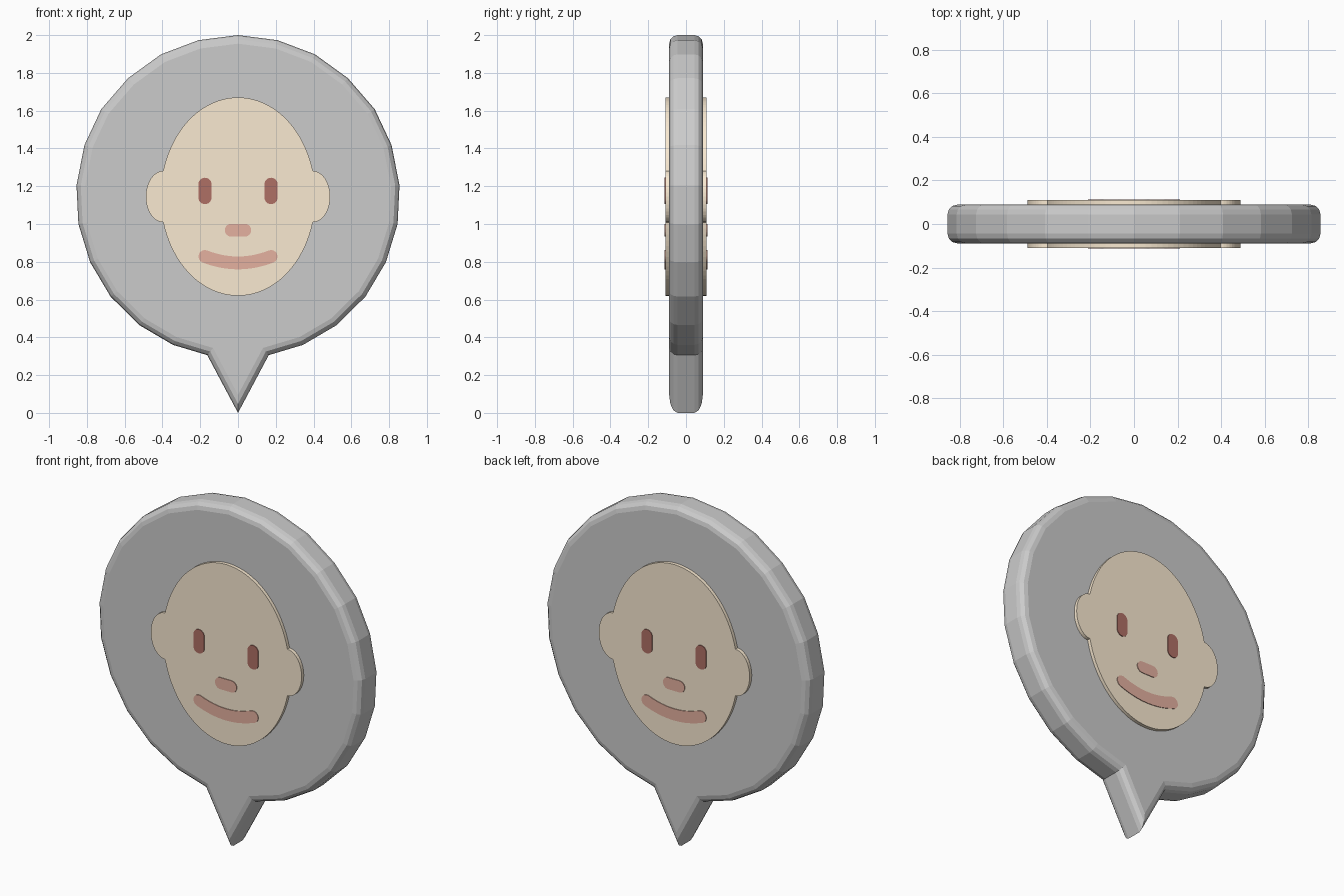
import bpy, bmesh
from math import sin, cos, pi, radians, atan2

if "Cube" in bpy.data.objects:
    bpy.data.objects.remove(bpy.data.objects["Cube"])


def material(name, rgb):
    m = bpy.data.materials.new(name)
    m.diffuse_color = (*rgb, 1)
    m.use_nodes = True
    m.node_tree.nodes["Principled BSDF"].inputs["Base Color"].default_value = m.diffuse_color
    return m


def prism(name, pts, y0, y1, mat=None, bevel=0, mirror=None):
    """Extrude an x/z outline from y0 to y1, optionally rounding the rims."""
    bm = bmesh.new()
    front = [bm.verts.new((x, y0, z)) for x, z in pts]
    back = [bm.verts.new((x, y1, z)) for x, z in pts]
    bm.faces.new(front)
    bm.faces.new(back[::-1])
    n = len(pts)
    for i in range(n):
        j = (i + 1) % n
        bm.faces.new((front[j], front[i], back[i], back[j]))
    bmesh.ops.recalc_face_normals(bm, faces=bm.faces)
    if bevel:
        rims = [e for e in bm.edges if abs(e.verts[0].co.y - e.verts[1].co.y) < 1e-5]
        bmesh.ops.bevel(bm, geom=rims, offset=bevel, segments=3, profile=0.5,
                        affect='EDGES', clamp_overlap=True)
    me = bpy.data.meshes.new(name)
    bm.to_mesh(me)
    bm.free()
    ob = bpy.data.objects.new(name, me)
    bpy.context.collection.objects.link(ob)
    if mat:
        me.materials.append(mat)
    if mirror:
        mod = ob.modifiers.new("Mirror", 'MIRROR')
        mod.use_axis = mirror
        mod.use_mirror_merge = False
    return ob


def arc(cx, cz, rx, rz, a0, a1, n):
    return [(cx + rx * cos(a0 + (a1 - a0) * i / n),
             cz + rz * sin(a0 + (a1 - a0) * i / n)) for i in range(n + 1)]


def stroke(path, r):
    """Outline of a round-capped line along the path."""
    out = []
    for side in (path, path[::-1]):
        n = len(side)
        for i, (x, z) in enumerate(side):
            p, q = side[max(i - 1, 0)], side[min(i + 1, n - 1)]
            a = atan2(q[1] - p[1], q[0] - p[0])
            if i == n - 1:
                out += arc(x, z, r, r, a - pi / 2, a + pi / 2, 12)
            elif i > 0:
                out.append((x + r * sin(a), z - r * cos(a)))
    return out


skin = material("skin", (0.95, 0.82, 0.64))
dark = material("dark_brown", (0.43, 0.16, 0.13))
red = material("lip_red", (0.78, 0.44, 0.35))

# Bubble plate with pointed tail
half = [(0.21, 1.973), (0.408, 1.898), (0.582, 1.772), (0.724, 1.608),
        (0.813, 1.418), (0.855, 1.205), (0.845, 1.0), (0.783, 0.798),
        (0.675, 0.616), (0.523, 0.465), (0.344, 0.36), (0.163, 0.306)]
outline = [(0, 2.0)] + half + [(0, 0)] + [(-x, z) for x, z in half[::-1]]
prism("bubble", outline, -0.089, 0.089, bevel=0.045)

# Head with ears, on both sides
CZ = 1.145
a = radians(15)
ex, ez = 0.41 * cos(a), 0.525 * sin(a)
head = (arc(0, CZ, 0.41, 0.525, a, pi - a, 40)
        + arc(-ex, CZ, 0.092, ez, pi / 2, 3 * pi / 2, 20)[1:-1]
        + arc(0, CZ, 0.41, 0.525, pi + a, 2 * pi - a, 40)
        + arc(ex, CZ, 0.092, ez, -pi / 2, pi / 2, 20)[1:-1])
BOTH = (False, True, False)
prism("head", head, -0.109, -0.085, skin, mirror=BOTH)

# Eyes, nose and mouth
prism("eyes", stroke([(0.175, 1.14), (0.175, 1.21)], 0.035), -0.113, -0.1,
      dark, mirror=(True, True, False))
prism("nose", stroke([(-0.036, 0.967), (0.036, 0.967)], 0.034), -0.113, -0.1,
      red, mirror=BOTH)
smile = [(0.175 * t / 8, 0.794 + 0.034 * (t / 8) ** 2) for t in range(-8, 9)]
prism("mouth", stroke(smile, 0.034), -0.113, -0.1, red, mirror=BOTH)
